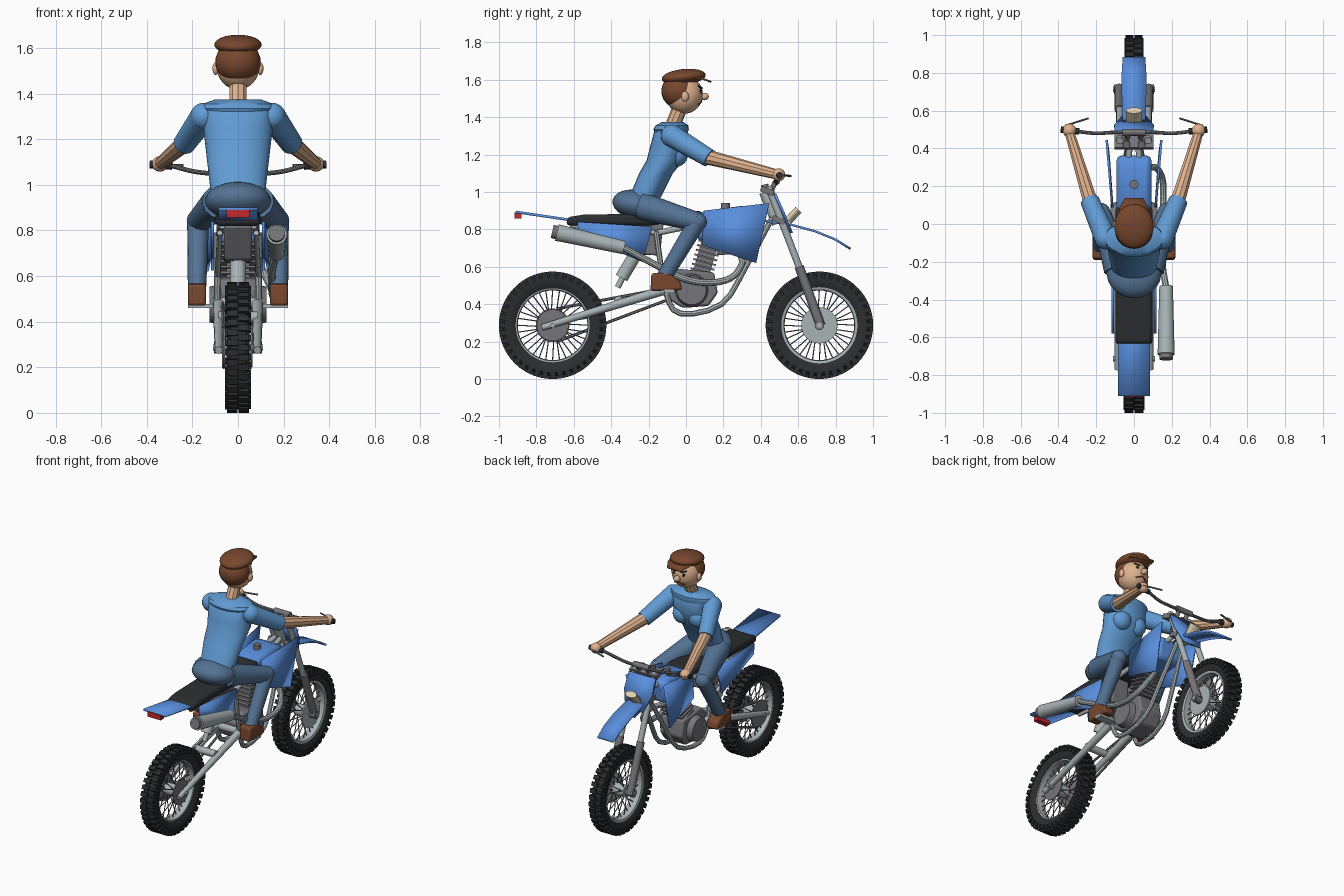
import bpy, bmesh, math
from mathutils import Vector, Matrix

cube = bpy.data.objects.get("Cube")
if cube:
    bpy.data.objects.remove(cube)


def material(name, *srgb):
    lin = [((c + 0.055) / 1.055) ** 2.4 for c in srgb] + [1]
    m = bpy.data.materials.new(name)
    m.use_nodes = True
    m.diffuse_color = lin
    m.node_tree.nodes["Principled BSDF"].inputs["Base Color"].default_value = lin
    return m


BLUE = material("blue_plastic", .35, .56, .87)
SHIRT = material("shirt_blue", .38, .61, .83)
JEANS = material("denim", .33, .45, .58)
BROWN = material("brown", .47, .28, .18)
SKIN = material("skin", .88, .70, .56)
BLACK = material("black_rubber", .17, .18, .19)
DARK = material("dark_metal", .46, .46, .48)
LIGHT = material("light_metal", .66, .70, .71)
RED = material("red_lens", .78, .16, .18)
CREAM = material("cream_lens", .88, .83, .70)


class Part:
    """Collects shapes in one bmesh and turns them into a named object."""
    def __init__(self, name, mat, bevel=0, solid=0):
        self.name, self.mat, self.bevel, self.solid = name, mat, bevel, solid

    def __enter__(self):
        self.bm = bmesh.new()
        return self.bm

    def __exit__(self, *error):
        bm = self.bm
        bmesh.ops.recalc_face_normals(bm, faces=bm.faces)
        for f in bm.faces:
            f.smooth = True
        for e in bm.edges:
            e.smooth = e.calc_face_angle(0) < 0.55
        me = bpy.data.meshes.new(self.name)
        bm.to_mesh(me)
        bm.free()
        me.materials.append(self.mat)
        ob = bpy.data.objects.new(self.name, me)
        bpy.context.collection.objects.link(ob)
        if self.solid:
            mod = ob.modifiers.new("thickness", 'SOLIDIFY')
            mod.thickness, mod.offset = self.solid, 0
        if self.bevel:
            mod = ob.modifiers.new("rounding", 'BEVEL')
            mod.width, mod.segments = self.bevel, 2


def rod(bm, a, b, r1, r2=None, n=12):
    a, b = Vector(a), Vector(b)
    turn = (b - a).to_track_quat('Z', 'Y').to_matrix().to_4x4()
    bmesh.ops.create_cone(bm, cap_ends=True, segments=n, radius1=r1, radius2=r2 or r1,
                          depth=(b - a).length, matrix=Matrix.Translation((a + b) / 2) @ turn)


def ball(bm, c, r, tilt=0, n=20):
    m = Matrix.Translation(c) @ Matrix.Rotation(tilt, 4, 'X') @ Matrix.Diagonal((*r, 1))
    bmesh.ops.create_uvsphere(bm, u_segments=n, v_segments=n // 2 + 2, radius=1, matrix=m)


def box(bm, c, size, tilt=0):
    m = Matrix.Translation(c) @ Matrix.Rotation(tilt, 4, 'X') @ Matrix.Diagonal((*size, 1))
    bmesh.ops.create_cube(bm, size=1, matrix=m)


def slab(bm, pts, x0, x1):
    """Side profile of (y, z) points stretched between two x values."""
    f = bm.faces.new([bm.verts.new((x0, y, z)) for y, z in pts])
    ext = bmesh.ops.extrude_face_region(bm, geom=[f])["geom"]
    bmesh.ops.translate(bm, vec=(x1 - x0, 0, 0),
                        verts=[v for v in ext if isinstance(v, bmesh.types.BMVert)])
    if f not in bm.faces[:]:
        return


def strip(bm, path):
    """Ribbon through (y, z, half width) points."""
    rows = [[bm.verts.new((s * w, y, z)) for s in (-1, 1)] for y, z, w in path]
    for p, q in zip(rows, rows[1:]):
        bm.faces.new((p[0], p[1], q[1], q[0]))


def loft(bm, rings, n=24):
    """Skin over horizontal ellipses given as (y, z, rx, ry)."""
    loops = [[bm.verts.new((rx * math.cos(t), y + ry * math.sin(t), z))
              for t in (math.tau * i / n for i in range(n))] for y, z, rx, ry in rings]
    for p, q in zip(loops, loops[1:]):
        for i in range(n):
            bm.faces.new((p[i - 1], p[i], q[i], q[i - 1]))
    bm.faces.new(loops[0])
    bm.faces.new(loops[-1])


def tube(bm, pts, r, n=10, steps=5):
    """Round pipe following a smooth path through the points."""
    p = [Vector(v) for v in pts]
    p = [2 * p[0] - p[1]] + p + [2 * p[-1] - p[-2]]
    path = [(b * 2 + (c - a) * t + (2 * a - 5 * b + 4 * c - d) * t * t
             + (3 * b - a - 3 * c + d) * t ** 3) / 2
            for a, b, c, d in zip(p, p[1:], p[2:], p[3:])
            for t in (k / steps for k in range(steps))] + [p[-2]]
    for a, b in zip(path, path[1:]):
        rod(bm, a, b, r, n=n)
    for c in path[1:-1]:
        ball(bm, c, (r, r, r), n=8)


def wheel_ring(bm, y, profile, n=48):
    """Lathe a closed (radius, x) profile about the axle."""
    loops = [[bm.verts.new((x, y + r * math.cos(t), R + r * math.sin(t))) for r, x in profile]
             for t in (math.tau * i / n for i in range(n))]
    for i in range(n):
        for j in range(len(profile)):
            bm.faces.new((loops[i - 1][j - 1], loops[i - 1][j], loops[i][j], loops[i][j - 1]))


R, AXLE = .287, .713
SIDES = (("left", 1), ("right", -1))

# Wheels: tyre, staggered knobs, rim, spokes and hub
for name, y, w in (("front", AXLE, .9), ("rear", -AXLE, 1)):
    half = [(.198, .034), (.225, .05), (.255, .05), (.272, .032)]
    with Part(name + "_tyre", BLACK) as bm:
        wheel_ring(bm, y, [(r, x * w) for r, x in half] + [(r, -x * w) for r, x in half[::-1]])
    with Part(name + "_tyre_knobs", BLACK) as bm:
        for i in range(80):
            s, t = (-1) ** i, math.tau * i / 80
            out = Vector((0, math.cos(t), math.sin(t)))
            box(bm, Vector((s * .026 * w, y, R)) + out * .273, (.046 * w, .028, .028), t - math.pi / 2)
            box(bm, Vector((s * .047 * w, y, R)) + out * .258, (.018, .026, .026), t - math.pi / 2)
    with Part(name + "_rim", LIGHT) as bm:
        wheel_ring(bm, y, [(.205, .034), (.19, .03), (.186, 0), (.19, -.03), (.205, -.034)])
    with Part(name + "_spokes", DARK) as bm:
        for i in range(32):
            t, s = math.tau * i / 32, (-1) ** i
            k = t + .25 * (-1) ** (i // 2)
            rod(bm, (s * .035, y + .035 * math.cos(k), R + .035 * math.sin(k)),
                (0, y + .19 * math.cos(t), R + .19 * math.sin(t)), .0032, n=5)
    with Part(name + "_hub", LIGHT) as bm:
        rod(bm, (-.045, y, R), (.045, y, R), .04, n=20)
        rod(bm, (-.11, y, R), (.11, y, R), .014)
with Part("front_brake_disc", LIGHT) as bm:
    rod(bm, (.05, AXLE, R), (.06, AXLE, R), .097, n=32)
with Part("rear_brake_disc", DARK) as bm:
    rod(bm, (.056, -AXLE, R), (.064, -AXLE, R), .085, n=32)
with Part("rear_sprocket", DARK) as bm:
    rod(bm, (-.066, -AXLE, R), (-.058, -AXLE, R), .09, n=32)
with Part("chain", DARK) as bm:
    for s in (-1, 1):
        rod(bm, (-.062, -AXLE + .02, R + s * .088), (-.07, -.08, .46 + s * .03), .008, n=6)

# Front fork and steering
for name, s in SIDES:
    with Part(name + "_fork_tube", LIGHT) as bm:
        rod(bm, (s * .075, .44, 1.03), (s * .075, .62, .56), .019)
    with Part(name + "_fork_slider", DARK) as bm:
        rod(bm, (s * .078, .605, .6), (s * .078, .72, .285), .025)
        rod(bm, (s * .05, AXLE, R), (s * .105, AXLE, R), .026)
with Part("steering_clamps", DARK) as bm:
    box(bm, (0, .435, 1.005), (.205, .075, .03), -.37)
    box(bm, (0, .495, .85), (.19, .07, .03), -.37)
    for s in (-1, 1):
        rod(bm, (s * .035, .45, 1.0), (s * .035, .48, 1.055), .014)
        rod(bm, (s * .04, .43, 1.0), (s * .04, .42, 1.04), .02)
with Part("head_tube", LIGHT) as bm:
    rod(bm, (0, .42, 1.0), (0, .49, .83), .03)
with Part("handlebar", DARK) as bm:
    tube(bm, [(s * x, y, z) for s, x, y, z in (
        (-1, .38, .5, 1.09), (-1, .3, .49, 1.085), (-1, .2, .48, 1.06), (-1, .1, .485, 1.05),
        (1, .1, .485, 1.05), (1, .2, .48, 1.06), (1, .3, .49, 1.085), (1, .38, .5, 1.09))], .01)
    rod(bm, (-.06, .485, 1.055), (.06, .485, 1.055), .018)
    for s in (-1, 1):
        rod(bm, (s * .365, .52, 1.09), (s * .24, .56, 1.085), .006, n=6)
with Part("hand_grips", BLACK) as bm:
    for s in (-1, 1):
        rod(bm, (s * .29, .49, 1.083), (s * .387, .5, 1.09), .017)

# Frame, swingarm and suspension
with Part("frame", LIGHT) as bm:
    for s in (-1, 1):
        tube(bm, [(s * .02, .46, .86), (s * .05, .32, .6), (s * .07, .19, .4), (s * .08, -.03, .35),
                  (s * .09, -.11, .47), (s * .09, -.16, .79)], .015, n=8, steps=3)
        rod(bm, (s * .02, .43, .9), (s * .085, -.16, .78), .016)
        rod(bm, (s * .085, -.14, .78), (s * .07, -.62, .82), .013)
        rod(bm, (s * .09, -.13, .6), (s * .08, -.52, .79), .012)
        box(bm, (s * .15, -.09, .468), (.14, .055, .018))
with Part("swingarm", LIGHT) as bm:
    for s in (-1, 1):
        rod(bm, (s * .085, -.77, .275), (s * .085, -.1, .48), .017, .026)
    rod(bm, (-.11, -.1, .48), (.11, -.1, .48), .028)
    rod(bm, (-.085, -.36, .42), (.085, -.36, .42), .024)
with Part("rear_shock", LIGHT) as bm:
    rod(bm, (0, -.345, .54), (0, -.22, .75), .035)
    rod(bm, (0, -.365, .49), (0, -.33, .56), .016)

# Engine and exhaust
with Part("crankcase", DARK, bevel=.012) as bm:
    slab(bm, [(-.1, .43), (-.02, .38), (.12, .39), (.17, .46), (.15, .57), (-.05, .59), (-.11, .53)], -.085, .085)
with Part("engine_covers", DARK) as bm:
    for s in (-1, 1):
        rod(bm, (s * .07, .03, .475), (s * .125, .03, .475), .092, .078, n=24)
with Part("engine_fins", DARK) as bm:
    box(bm, (0, .105, .65), (.1, .09, .2), -.27)
    for i in range(8):
        box(bm, (0, .085 + i * .007, .575 + i * .025), (.15, .125, .01), -.27)
with Part("airbox", DARK, bevel=.01) as bm:
    slab(bm, [(-.36, .67), (-.14, .66), (-.12, .83), (-.46, .82)], -.062, .062)
with Part("exhaust_pipe", LIGHT) as bm:
    tube(bm, [(0, .17, .68), (.05, .27, .68), (.11, .3, .62), (.15, .24, .54), (.155, .12, .515),
              (.15, -.02, .54), (.15, -.2, .63), (.17, -.34, .705)], .018)
with Part("muffler", LIGHT) as bm:
    rod(bm, (.17, -.69, .783), (.17, -.33, .702), .045, .036, n=24)
with Part("muffler_tip", DARK) as bm:
    rod(bm, (.17, -.715, .789), (.17, -.685, .782), .036, n=24)

# Bodywork
with Part("fuel_tank", BLUE, bevel=.025) as bm:
    slab(bm, [(.04, .87), (.1, .9), (.3, .925), (.365, .9), (.35, .76), (.06, .74)], -.092, .092)
with Part("tank_cap", DARK) as bm:
    rod(bm, (0, .21, .9), (0, .21, .94), .024)
for name, s in SIDES:
    with Part(name + "_radiator_shroud", BLUE, solid=.012) as bm:
        bm.faces.new([bm.verts.new((s * x, y, z)) for x, y, z in (
            (.115, .096, .90), (.145, .445, .94), (.135, .375, .62), (.115, .086, .715))])
    with Part(name + "_side_panel", BLUE, solid=.012) as bm:
        bm.faces.new([bm.verts.new((s * .112, y, z)) for y, z in (
            (-.58, .84), (-.18, .815), (-.23, .625), (-.575, .765))])
with Part("seat", BLACK, bevel=.018) as bm:
    slab(bm, [(-.64, .82), (-.635, .865), (-.55, .878), (-.2, .885), (.08, .9), (.1, .86), (-.2, .82)], -.098, .098)
with Part("front_fender", BLUE, solid=.012) as bm:
    strip(bm, [(.42, .845, .035), (.56, .825, .062), (.69, .79, .065), (.8, .745, .065), (.88, .695, .06)])
with Part("rear_fender", BLUE, solid=.014) as bm:
    strip(bm, [(-.91, .893, .085), (-.62, .85, .085), (-.35, .82, .08)])
with Part("number_plate", BLUE, solid=.014) as bm:
    strip(bm, [(.475, .99, .1), (.52, .89, .105), (.565, .78, .065)])
with Part("headlight", CREAM) as bm:
    rod(bm, (0, .548, .845), (0, .6, .905), .042, n=18)
    for v in bm.verts:
        v.co.y += .55 * (.574 - v.co.y - (.875 - v.co.z)) / 2
        v.co.z -= .55 * (.574 - v.co.y - (.875 - v.co.z)) / 2
with Part("tail_light", RED) as bm:
    box(bm, (0, -.898, .874), (.1, .036, .034))

# Rider torso and legs
with Part("shirt", SHIRT) as bm:
    loft(bm, [(-.22, .97, .12, .085), (-.16, 1.1, .135, .09), (-.11, 1.17, .143, .1),
              (-.09, 1.25, .152, .1), (-.08, 1.33, .158, .088), (-.075, 1.37, .11, .06)])
    for s in (-1, 1):
        ball(bm, (s * .06, -.05, 1.2), (.065, .06, .065))
with Part("collar", SHIRT) as bm:
    loft(bm, [(-.08, 1.315, .145, .088), (-.08, 1.335, .162, .095), (-.075, 1.355, .155, .088), (-.07, 1.375, .1, .055)])
with Part("hips", JEANS) as bm:
    ball(bm, (0, -.26, .93), (.145, .135, .08), -.2)
for name, s in SIDES:
    with Part(name + "_leg", JEANS) as bm:
        rod(bm, (s * .085, -.24, .925), (s * .175, .06, .84), .075, .052)
        ball(bm, (s * .175, .06, .84), (.05, .052, .05))
        rod(bm, (s * .175, .06, .84), (s * .18, -.12, .54), .048, .04)
    with Part(name + "_boot", BROWN, bevel=.012) as bm:
        slab(bm, [(-.19, .47), (-.185, .565), (-.1, .57), (-.03, .52), (-.02, .475)], s * .14, s * .22)
    with Part(name + "_sleeve", SHIRT) as bm:
        ball(bm, (s * .15, -.075, 1.3), (.06, .06, .06))
        rod(bm, (s * .15, -.075, 1.3), (s * .235, .125, 1.18), .06, .05)
    with Part(name + "_forearm", SKIN) as bm:
        rod(bm, (s * .225, .1, 1.19), (s * .34, .48, 1.095), .041, .027, n=10)
        ball(bm, (s * .342, .495, 1.092), (.036, .036, .034))

# Rider head
with Part("neck", SKIN) as bm:
    rod(bm, (0, -.08, 1.33), (0, -.025, 1.47), .04, n=10)
with Part("head", SKIN) as bm:
    ball(bm, (0, -.01, 1.52), (.094, .1, .102), n=28)
    ball(bm, (0, .098, 1.51), (.02, .024, .02))
    for s in (-1, 1):
        ball(bm, (s * .098, -.005, 1.51), (.014, .02, .028))
with Part("hair", BROWN) as bm:
    ball(bm, (0, -.038, 1.54), (.1, .094, .092), .35, n=28)
with Part("cap", BROWN) as bm:
    ball(bm, (0, -.012, 1.615), (.104, .118, .042), .1, n=28)
with Part("cap_brim", BROWN, solid=.01) as bm:
    strip(bm, [(.04, 1.612, .085), (.09, 1.605, .075), (.135, 1.588, .05)])
with Part("eyes_and_brows", BLACK) as bm:
    for s in (-1, 1):
        ball(bm, (s * .036, .078, 1.538), (.01, .008, .012), n=10)
        rod(bm, (s * .02, .086, 1.555), (s * .055, .068, 1.565), .005, n=6)
with Part("mouth", BROWN) as bm:
    tube(bm, [(-.04, .067, 1.468), (0, .082, 1.482), (.04, .067, 1.468)], .005, n=6)
